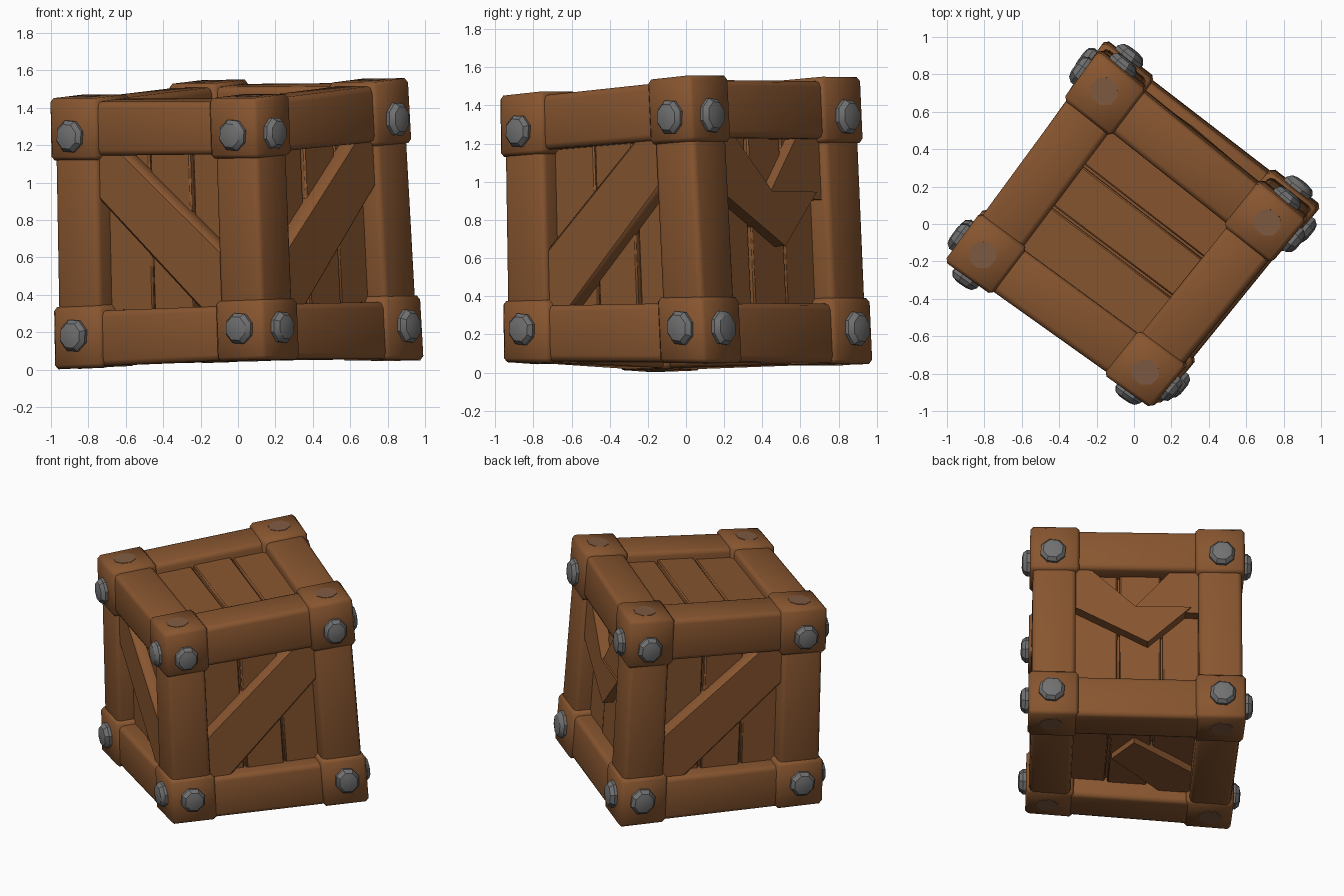
import bpy, bmesh, math
from mathutils import Vector, Matrix

if "Cube" in bpy.data.objects:
    bpy.data.objects.remove(bpy.data.objects["Cube"])

def material(name, col):
    m = bpy.data.materials.new(name)
    m.diffuse_color = (*col, 1)
    m.use_nodes = True
    m.node_tree.nodes["Principled BSDF"].inputs["Base Color"].default_value = m.diffuse_color
    return m

WOOD = material("brown wood", (0.245, 0.092, 0.029))
STEEL = material("grey steel", (0.165, 0.165, 0.165))
DULL = material("dull stained steel", (0.21, 0.105, 0.055))

# Crooked crate: eight outer corners (left, front, right, back), bottom and top
LOW = [(-0.99, -0.18, 0.0), (0.14, -0.965, 0.055), (1.005, 0.10, 0.05), (-0.15, 0.99, 0.045)]
TOP = [(-1.015, -0.20, 1.45), (0.09, -0.985, 1.45), (0.92, 0.02, 1.56), (-0.19, 0.925, 1.55)]

def warp(p):
    u, v, w = p
    k = ((1 - u) * (1 - v), u * (1 - v), u * v, (1 - u) * v)
    return sum((k[i] * (Vector(LOW[i]) * (1 - w) + Vector(TOP[i]) * w) for i in range(4)), Vector())

# Face coordinates (across, up, depth) to unit-cube coordinates
FACES = {
    "front_left": lambda s, t, d: (s, d, t),
    "front_right": lambda s, t, d: (1 - d, s, t),
    "back_right": lambda s, t, d: (1 - s, 1 - d, t),
    "back_left": lambda s, t, d: (d, 1 - s, t),
    "top": lambda s, t, d: (s, t, 1 - d),
    "bottom": lambda s, t, d: (s, 1 - t, d),
}

def finish(name, bm, mat, bevel=0.0, segs=2, angle=40):
    bmesh.ops.recalc_face_normals(bm, faces=bm.faces[:])
    if bevel:
        bmesh.ops.bevel(bm, geom=bm.edges[:], offset=bevel, segments=segs, profile=0.5,
                        affect='EDGES', clamp_overlap=True)
    for v in bm.verts:
        v.co = warp(v.co)
    bmesh.ops.recalc_face_normals(bm, faces=bm.faces[:])
    me = bpy.data.meshes.new(name)
    bm.to_mesh(me)
    bm.free()
    me.materials.append(mat)
    ob = bpy.data.objects.new(name, me)
    bpy.context.collection.objects.link(ob)
    bpy.ops.object.select_all(action='DESELECT')
    ob.select_set(True)
    bpy.context.view_layer.objects.active = ob
    bpy.ops.object.shade_smooth_by_angle(angle=math.radians(angle))

def box(bm, a, b):
    a, b = Vector(a), Vector(b)
    size = [abs(x) for x in (b - a)]
    bmesh.ops.create_cube(bm, size=1, matrix=Matrix.Translation((a + b) / 2) @ Matrix.Diagonal((*size, 1)))

def prism(bm, face, pts, d0, d1):
    f = FACES[face]
    lo = [bm.verts.new(f(s, t, d0)) for s, t in pts]
    hi = [bm.verts.new(f(s, t, d1)) for s, t in pts]
    bm.faces.new(lo)
    bm.faces.new(hi[::-1])
    for i in range(len(pts)):
        j = (i + 1) % len(pts)
        bm.faces.new((lo[j], lo[i], hi[i], hi[j]))

IN, OUT, CAP = 0.014, 0.215, 0.23
SIDES = ((IN, OUT), (1 - OUT, 1 - IN))
LEVELS = ((0.004, OUT - 0.005), (1 - OUT, 1 - IN))

# Corner posts and rails: four beams along each axis
for axis, name in enumerate(("rails_across", "rails_deep", "corner_posts")):
    bm = bmesh.new()
    for p in SIDES:
        for q in (SIDES if axis == 2 else LEVELS):
            lo, hi = [p[0], q[0]], [p[1], q[1]]
            lo.insert(axis, 0.1)
            hi.insert(axis, 0.9)
            box(bm, lo, hi)
    finish(name, bm, WOOD, 0.022, 2, 60)

# Corner caps, slightly proud of the beams
bm = bmesh.new()
CE = ((0, CAP), (1 - CAP, 1))
for a in CE:
    for b in CE:
        for c in CE:
            box(bm, (a[0], b[0], c[0]), (a[1], b[1], c[1]))
finish("corner_caps", bm, WOOD, 0.015, 1, 60)

# Inner core behind the plank gaps
bm = bmesh.new()
box(bm, (0.11, 0.11, 0.11), (0.89, 0.89, 0.91))
finish("inner_core", bm, WOOD)

# Recessed planks on every face
for name, f in FACES.items():
    bm = bmesh.new()
    for i, (s0, s1) in enumerate(((0.17, 0.41), (0.42, 0.61), (0.62, 0.83))):
        d = (0.095, 0.088, 0.095)[i] - (0.035 if name == "top" else 0)
        if name == "top":      # top planks run the other way
            box(bm, f(0.15, s0, d), f(0.85, s1, 0.14))
        else:
            box(bm, f(s0, 0.15, d), f(s1, 0.85, 0.14))
    finish(name + "_planks", bm, WOOD, 0.006, 1)

# Diagonal braces
BRACE = [(.15, .67), (.15, .82), (.30, .82), (.85, .37), (.85, .17), (.71, .17)]
for face, flip in (("front_left", False), ("front_right", True), ("back_left", True)):
    bm = bmesh.new()
    prism(bm, face, [(1 - s, t) if flip else (s, t) for s, t in BRACE], 0.035, 0.12)
    finish(face + "_brace", bm, WOOD, 0.012, 1)

# Broken brace on the back right, and a splintered one underneath
bm = bmesh.new()
prism(bm, "back_right", [(.15, .62), (.15, .82), (.25, .82), (.49, .60), (.75, .60), (.55, .41)], 0.035, 0.12)
prism(bm, "back_right", [(.68, .82), (.85, .82), (.85, .57), (.62, .58), (.49, .60)], 0.045, 0.12)
finish("broken_brace", bm, WOOD)
bm = bmesh.new()
prism(bm, "bottom", [(.15, .66), (.15, .82), (.33, .82), (.60, .52), (.50, .36)], 0.06, 0.12)
finish("bottom_splinter", bm, WOOD)

# Bolts: domed on the sides, flush studs on top and bottom
for name, f in FACES.items():
    bm = bmesh.new()
    flat = name in ("top", "bottom")
    rings = ((0.055, 0.02), (0.055, -0.002)) if flat else \
        ((0.060, 0.02), (0.062, -0.014), (0.048, -0.032), (0.025, -0.038))
    e = 0.107
    for s in (e, 1 - e):
        for t in ((e, 1 - e) if flat else (0.122, 0.86)):
            loops = []
            for r, d in rings:
                loops.append([bm.verts.new(f(s + r * math.cos(k * math.pi / 4 + .3),
                                             t + r * math.sin(k * math.pi / 4 + .3), d)) for k in range(8)])
            for a, b in zip(loops, loops[1:]):
                for k in range(8):
                    n = (k + 1) % 8
                    bm.faces.new((a[k], a[n], b[n], b[k]))
            bm.faces.new(loops[-1])
            bm.faces.new(loops[0][::-1])
    finish(name + "_bolts", bm, DULL if flat else STEEL, angle=35)
